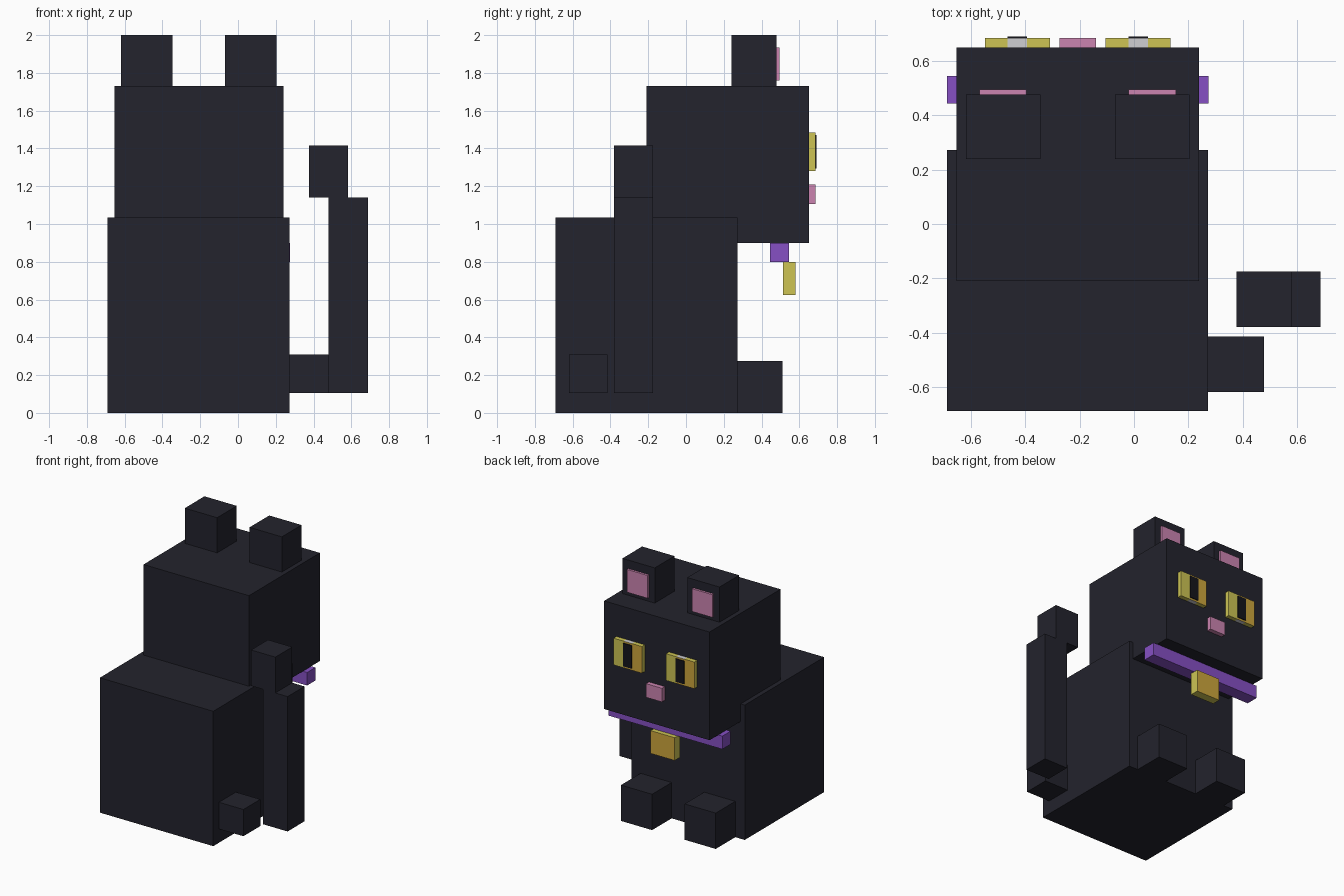
import bpy, bmesh
from mathutils import Vector

cube = bpy.data.objects.get("Cube")
if cube:
    bpy.data.objects.remove(cube, do_unlink=True)


def material(name, hex_code):
    def lin(c):
        return c / 12.92 if c <= 0.04045 else ((c + 0.055) / 1.055) ** 2.4
    rgb = [lin(int(hex_code[i:i + 2], 16) / 255) for i in (0, 2, 4)]
    m = bpy.data.materials.new(name)
    m.use_nodes = True
    m.diffuse_color = (*rgb, 1)
    bsdf = m.node_tree.nodes["Principled BSDF"]
    bsdf.inputs["Base Color"].default_value = (*rgb, 1)
    bsdf.inputs["Roughness"].default_value = 0.9
    return m


FUR = material("dark fur", "23232D")
PINK = material("pink", "CB84B0")
PURPLE = material("purple", "8650C4")
YELLOW = material("pale yellow", "CDC454")
GOLD = material("gold", "CDA63C")
GREY = material("light grey", "CFCFD2")
BLACK = material("pupil black", "14141A")


def box(name, x, y, z, mat, front_mat=None):
    """Box from (min, max) ranges; front_mat colours the +y face."""
    bm = bmesh.new()
    bmesh.ops.create_cube(bm, size=1)
    for v in bm.verts:
        v.co = Vector([r[0] + (c + 0.5) * (r[1] - r[0]) for c, r in zip(v.co, (x, y, z))])
    bm.normal_update()
    mesh = bpy.data.meshes.new(name)
    mesh.materials.append(mat)
    if front_mat:
        mesh.materials.append(front_mat)
        for f in bm.faces:
            f.material_index = int(f.normal.y > 0.5)
    bm.to_mesh(mesh)
    bm.free()
    ob = bpy.data.objects.new(name, mesh)
    bpy.context.collection.objects.link(ob)
    return ob


# Body and head
box("body", (-0.69, 0.273), (-0.69, 0.273), (0, 1.035), FUR)
box("head", (-0.655, 0.24), (-0.21, 0.65), (0.90, 1.73), FUR)

# Paired parts about the body's centre line
MID = -0.2075
for side, s in (("left", 1), ("right", -1)):
    c = MID + s * 0.275
    box(side + "_ear", (c - 0.137, c + 0.137), (0.24, 0.478), (1.73, 2.0), FUR)
    box(side + "_inner_ear", (c - 0.087, c + 0.087), (0.478, 0.495), (1.76, 1.935), PINK)
    c = MID + s * 0.27
    box(side + "_foot", (c - 0.132, c + 0.132), (0.27, 0.51), (0, 0.275), FUR)

    # Eye: two outer columns, a grey centre and a thin pupil plate
    c = MID + s * 0.2225
    depth, height = (0.65, 0.685), (1.28, 1.485)
    box(side + "_eye_inner_column", (c - 0.12, c - 0.036), depth, height, YELLOW, GOLD)
    box(side + "_eye_outer_column", (c + 0.036, c + 0.12), depth, height, YELLOW)
    box(side + "_eye_centre", (c - 0.036, c + 0.036), depth, height, GREY, GOLD)
    box(side + "_pupil", (c - 0.036, c + 0.036), (0.685, 0.692), (1.295, 1.472), BLACK)

# Nose, collar and bell
box("nose", (-0.275, -0.14), (0.65, 0.685), (1.105, 1.21), PINK)
box("collar", (-0.69, 0.275), (0.445, 0.545), (0.80, 0.90), PURPLE)
box("bell", (-0.31, -0.105), (0.513, 0.58), (0.625, 0.80), YELLOW, GOLD)

# Tail
box("tail_base", (0.273, 0.48), (-0.62, -0.415), (0.105, 0.31), FUR)
box("tail_upright", (0.48, 0.687), (-0.38, -0.175), (0.105, 1.14), FUR)
box("tail_tip", (0.377, 0.583), (-0.38, -0.175), (1.14, 1.415), FUR)
